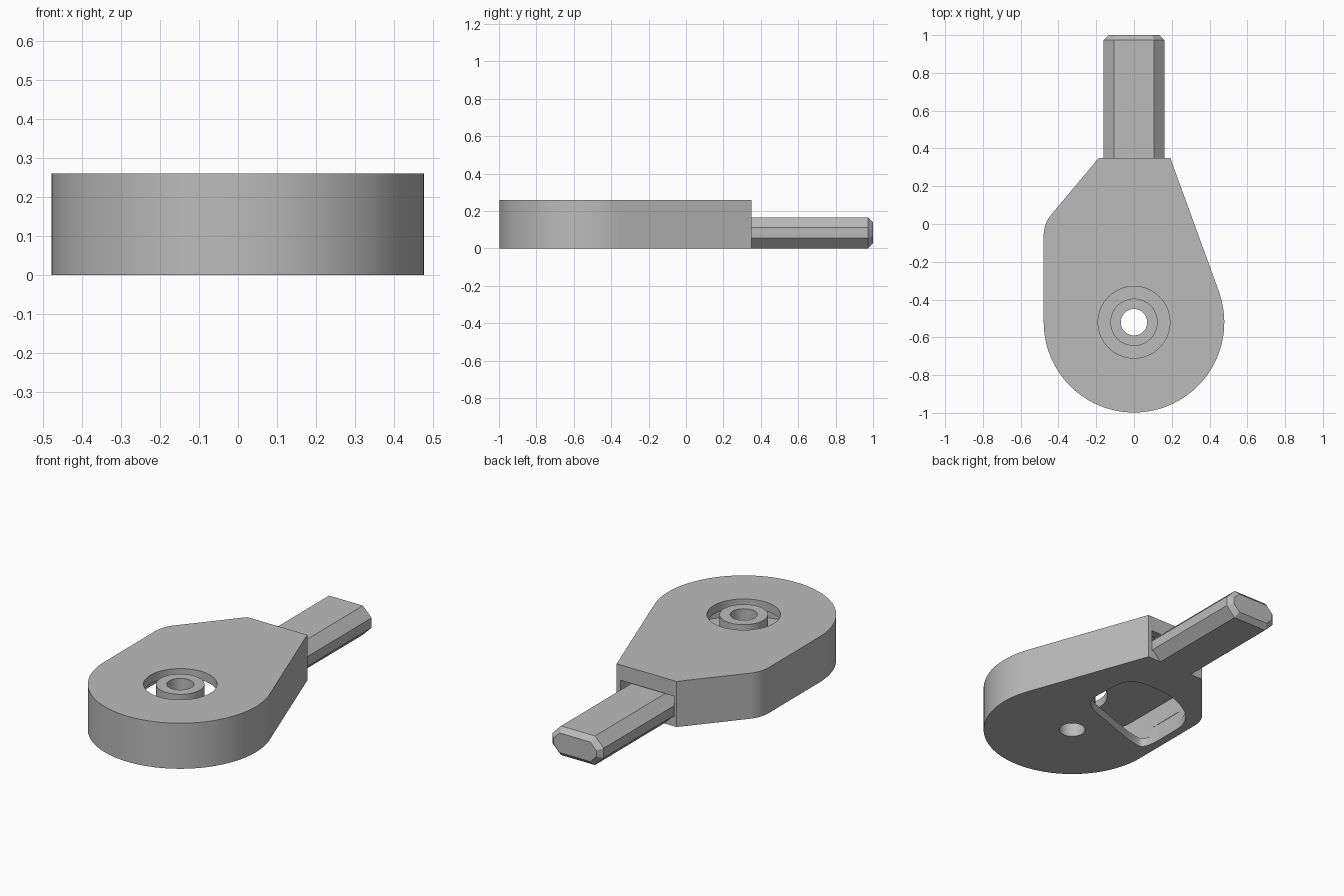
import bpy, bmesh
from math import sin, cos, radians, pi
from mathutils import Vector

if "Cube" in bpy.data.objects:
    bpy.data.objects.remove(bpy.data.objects["Cube"])

grey = bpy.data.materials.new("plain grey")
grey.use_nodes = True
COLOUR = (0.5, 0.5, 0.5, 1)
grey.diffuse_color = COLOUR
grey.node_tree.nodes["Principled BSDF"].inputs["Base Color"].default_value = COLOUR

HEIGHT, WALL, PLATE = 0.26, 0.05, 0.05
PIVOT_Y, BACK = -0.52, 0.35


def loft(name, rings):
    """Closed solid through rings of points with equal counts."""
    bm = bmesh.new()
    loops = [[bm.verts.new(p) for p in ring] for ring in rings]
    n = len(loops[0])
    for a, b in zip(loops, loops[1:]):
        for i in range(n):
            j = (i + 1) % n
            bm.faces.new((a[i], a[j], b[j], b[i]))
    bm.faces.new(loops[0])
    bm.faces.new(loops[-1])
    bmesh.ops.recalc_face_normals(bm, faces=bm.faces)
    mesh = bpy.data.meshes.new(name)
    bm.to_mesh(mesh)
    bm.free()
    mesh.materials.append(grey)
    obj = bpy.data.objects.new(name, mesh)
    bpy.context.collection.objects.link(obj)
    return obj


def prism(name, outline, z0, z1):
    return loft(name, [[(x, y, z) for x, y in outline] for z in (z0, z1)])


def arc(cx, cy, r, start, end, steps):
    angles = [radians(start + (end - start) * i / steps) for i in range(steps + 1)]
    return [(cx + r * cos(a), cy + r * sin(a)) for a in angles]


def disc(r):
    return arc(0, PIVOT_Y, r, 0, 360, 64)[:-1]


def body_outline(inset):
    """Teardrop: round front, tangent right flank, filleted left flank."""
    y = BACK - inset
    front = arc(0, PIVOT_Y, 0.478 - inset, -180, 20, 64)
    fillet = arc(-0.308, -0.06, 0.17 - inset, 140, 180, 12)
    (rx, ry), (lx, ly) = front[-1], fillet[0]
    right = (rx - (y - ry) * sin(radians(20)) / cos(radians(20)), y)
    left = (lx + (y - ly) * sin(radians(40)) / cos(radians(40)), y)
    return front + [right, left] + fillet


def rounded(corners, r, steps=8):
    """Round polygon corners with quadratic bends."""
    pts = []
    for i, c in enumerate(corners):
        c = Vector(c)
        ends = []
        for other in (corners[i - 1], corners[(i + 1) % len(corners)]):
            d = Vector(other) - c
            ends.append(c + d.normalized() * min(r, d.length * 0.45))
        for s in range(steps + 1):
            t = s / steps
            p = ends[0] * (1 - t) ** 2 + c * 2 * t * (1 - t) + ends[1] * t * t
            pts.append((p.x, p.y))
    return pts


def combine(target, other, operation):
    mod = target.modifiers.new(operation, "BOOLEAN")
    mod.operation, mod.solver, mod.object = operation, "EXACT", other
    bpy.context.view_layer.objects.active = target
    bpy.ops.object.modifier_apply(modifier=mod.name)
    bpy.data.objects.remove(other)


# Hollow casing
casing = prism("casing", body_outline(0), 0, HEIGHT)
combine(casing, prism("cavity", body_outline(WALL), PLATE, HEIGHT - PLATE), "DIFFERENCE")

# Round window in the top plate
combine(casing, prism("top_window", disc(0.19), 0.15, 0.4), "DIFFERENCE")

# Rounded opening in the floor
opening = [(0.14, -0.25), (0.12, 0.11), (-0.2, 0.11), (-0.43, -0.04), (-0.43, -0.42), (-0.34, -0.42)]
combine(casing, prism("floor_opening", rounded(opening, 0.12), -0.1, 0.1), "DIFFERENCE")

# Slot in the back wall
slot = [(-0.168, 0.2), (0.168, 0.2), (0.168, 0.5), (-0.168, 0.5)]
combine(casing, prism("slot", slot, PLATE, 0.172), "DIFFERENCE")

# Pivot post with a bore through the floor
combine(casing, prism("post", disc(0.125), 0.02, HEIGHT), "UNION")
combine(casing, prism("bore", disc(0.07), -0.1, 0.4), "DIFFERENCE")


# Eight-sided bolt with a bevelled tip
def bolt_ring(y, inset):
    w, h, c = 0.162 - inset, 0.083 - inset, 0.055 - inset * 0.6
    quarter = [(w, h - c), (w - c, h)]
    half = quarter + [(-x, z) for x, z in reversed(quarter)]
    return [(x, y, 0.083 + z) for x, z in half + [(-x, -z) for x, z in half]]


bolt = loft("bolt", [bolt_ring(0.14, 0), bolt_ring(0.973, 0), bolt_ring(1, 0.027)])
combine(casing, bolt, "UNION")
casing.name = "casing_with_bolt"

# Smooth curves, sharp edges
bpy.ops.object.select_all(action="DESELECT")
casing.select_set(True)
bpy.context.view_layer.objects.active = casing
bpy.ops.object.shade_smooth_by_angle(angle=radians(25))
